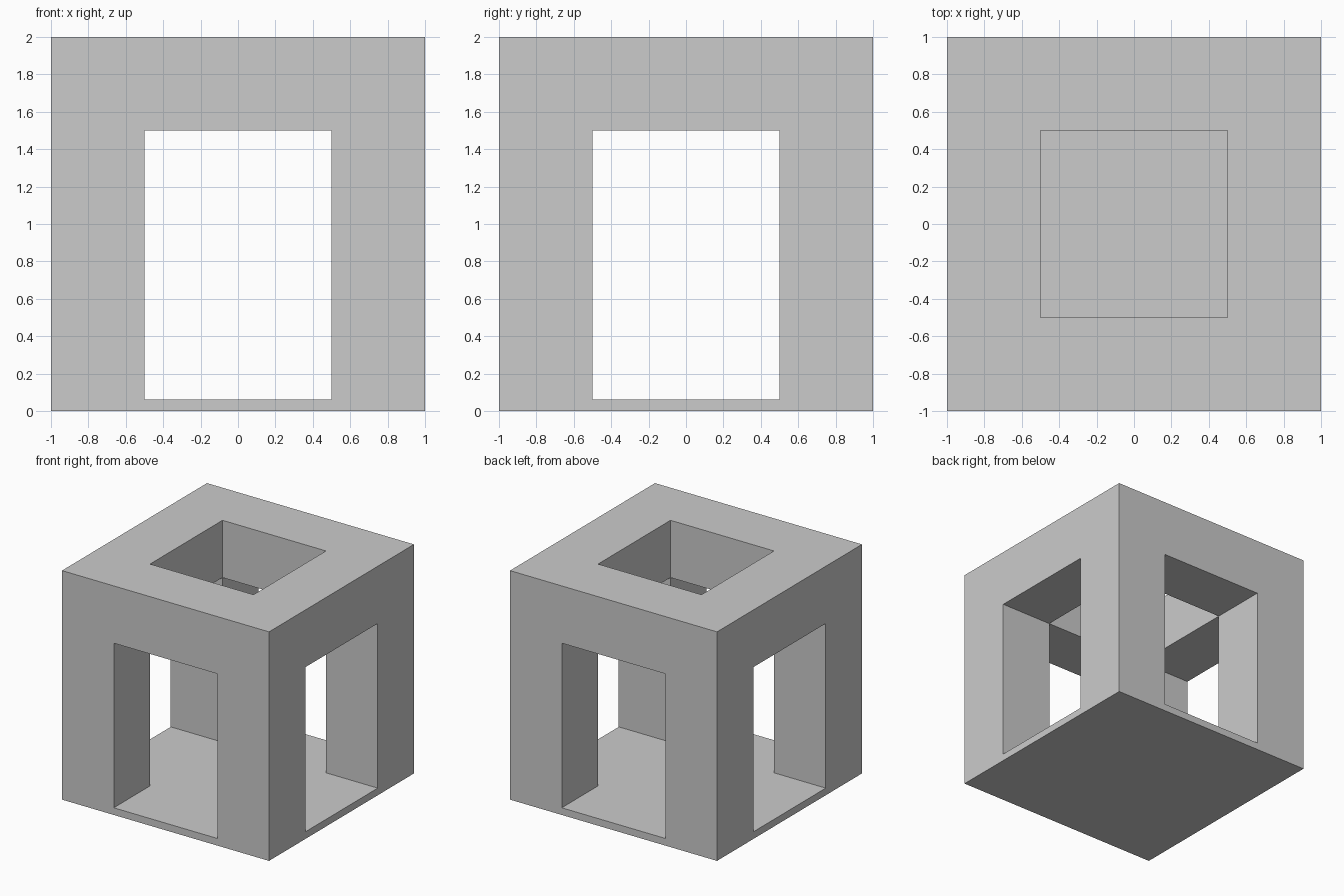
import bpy, bmesh
from mathutils import Vector

if "Cube" in bpy.data.objects:
    bpy.data.objects.remove(bpy.data.objects["Cube"])

# Block planes: outer walls and tunnel walls
XY = [-1, -0.5, 0.5, 1]
Z = [0, 0.0625, 1.5, 2]
GRID = (XY, XY, Z)


def solid(c):
    if min(c) < 0 or max(c) > 2:
        return False
    mid_x, mid_y = c[0] == 1, c[1] == 1
    if c[2] == 0:                        # thin floor plate
        return True
    if c[2] == 1:                        # four corner pillars
        return not (mid_x or mid_y)
    return not (mid_x and mid_y)         # top ring with square opening


# Keep only the faces between solid and empty cells
bm = bmesh.new()
cells = [(i, j, k) for i in range(3) for j in range(3) for k in range(3)]
for c in filter(solid, cells):
    for axis in range(3):
        u, v = (axis + 1) % 3, (axis + 2) % 3
        for side in (0, 1):
            n = list(c)
            n[axis] += 2 * side - 1
            if solid(n):
                continue
            loop = []
            for du, dv in ((0, 0), (1, 0), (1, 1), (0, 1)):
                p = Vector()
                p[axis] = GRID[axis][c[axis] + side]
                p[u] = GRID[u][c[u] + du]
                p[v] = GRID[v][c[v] + dv]
                loop.append(bm.verts.new(p))
            bm.faces.new(loop if side else loop[::-1])
bmesh.ops.remove_doubles(bm, verts=bm.verts, dist=1e-4)

mesh = bpy.data.meshes.new("open_cube_frame")
bm.to_mesh(mesh)
bm.free()
frame = bpy.data.objects.new("open_cube_frame", mesh)
bpy.context.collection.objects.link(frame)
